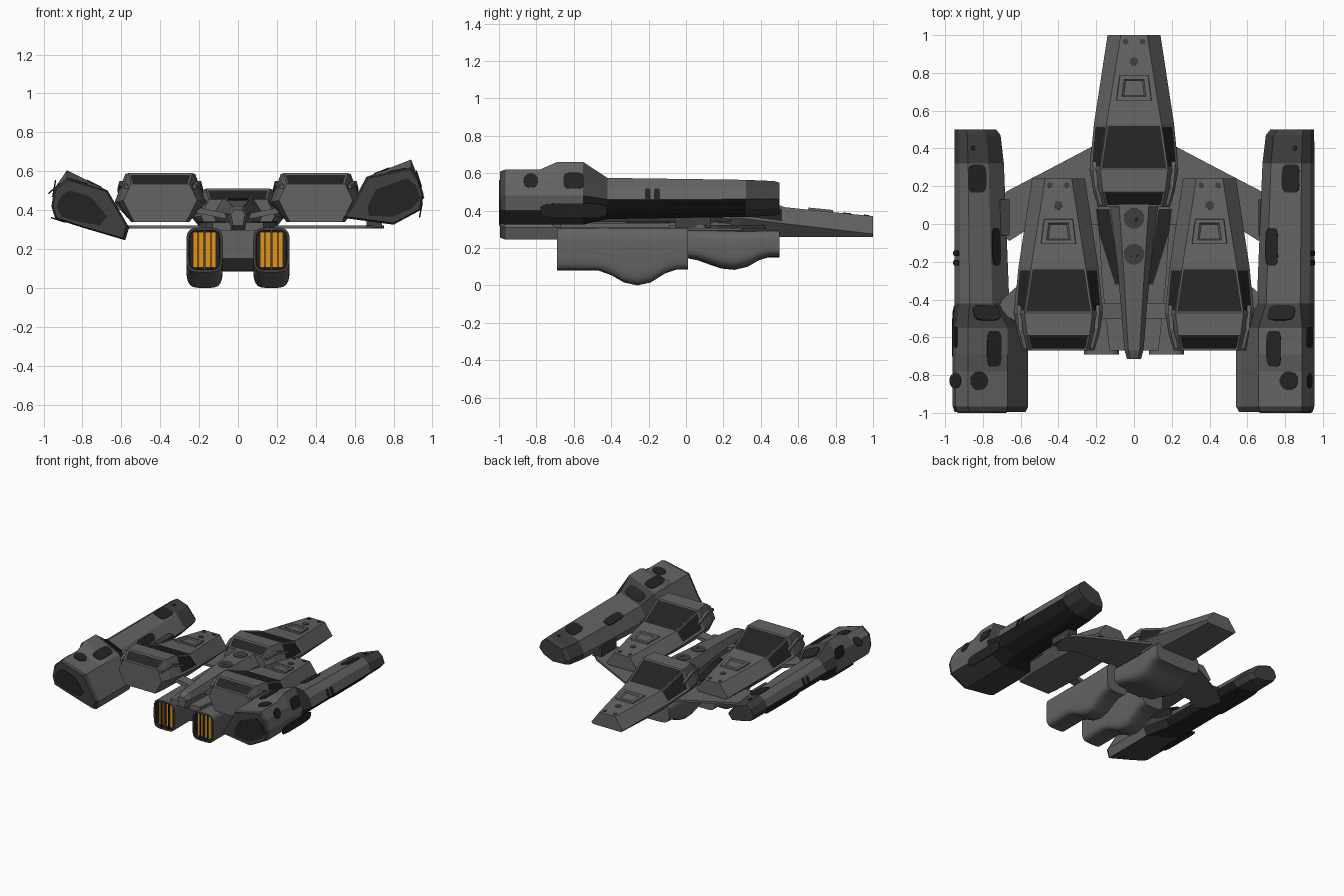
import bpy, bmesh, math
from mathutils import Vector
from mathutils.bvhtree import BVHTree

if "Cube" in bpy.data.objects:
    bpy.data.objects.remove(bpy.data.objects["Cube"])


def material(name, rgb):
    m = bpy.data.materials.new(name)
    m.diffuse_color = (*rgb, 1)
    m.use_nodes = True
    m.node_tree.nodes["Principled BSDF"].inputs["Base Color"].default_value = m.diffuse_color
    return m


HULL, DARK, BLACK, ORANGE = 0, 1, 2, 3
MATS = [material("hull grey", (0.125, 0.125, 0.125)),
        material("dark grey", (0.05, 0.05, 0.05)),
        material("glass black", (0.017, 0.017, 0.017)),
        material("intake orange", (0.75, 0.30, 0.01))]


def finish(bm, name, smooth=False):
    me = bpy.data.meshes.new(name)
    bm.to_mesh(me)
    bm.free()
    for m in MATS:
        me.materials.append(m)
    ob = bpy.data.objects.new(name, me)
    bpy.context.collection.objects.link(ob)
    if smooth:
        bpy.ops.object.select_all(action='DESELECT')
        ob.select_set(True)
        bpy.context.view_layer.objects.active = ob
        bpy.ops.object.shade_smooth_by_angle(angle=math.radians(40))
    return ob


def loft(sections, mat=HULL):
    """Closed skin through equal-length loops; face i*n+j joins loop i to i+1, caps come last."""
    bm = bmesh.new()
    rings = [[bm.verts.new(p) for p in s] for s in sections]
    n = len(rings[0])
    for a, b in zip(rings, rings[1:]):
        for j in range(n):
            bm.faces.new((a[j], a[(j + 1) % n], b[(j + 1) % n], b[j]))
    bm.faces.new(rings[0])
    bm.faces.new(rings[-1])
    for f in bm.faces:
        f.material_index = mat
    bmesh.ops.recalc_face_normals(bm, faces=bm.faces[:])
    bm.faces.ensure_lookup_table()
    return bm


def plate(name, pts, z0, z1, mat=HULL):
    return finish(loft([[(x, y, z) for x, y in pts] for z in (z0, z1)], mat), name)


def box(name, lo, hi, mat=HULL):
    pts = [(lo[0], lo[1]), (hi[0], lo[1]), (hi[0], hi[1]), (lo[0], hi[1])]
    return plate(name, pts, lo[2], hi[2], mat)


def superellipse(n, a, b, power):
    out = []
    for k in range(n):
        t = 2 * math.pi * (k + 0.5) / n
        c, s = math.cos(t), math.sin(t)
        out.append((a * math.copysign(abs(c) ** (2 / power), c),
                    b * math.copysign(abs(s) ** (2 / power), s)))
    return out


def decal(target, name, origin, direction, w, l, mat=BLACK, power=4):
    """Thin rounded plate laid on the surface hit by a ray; l runs along y."""
    me = target.data
    tree = BVHTree.FromPolygons([v.co for v in me.vertices], [p.vertices[:] for p in me.polygons])
    hit, nor, _, _ = tree.ray_cast(Vector(origin), Vector(direction))
    if hit is None:
        return
    if nor.dot(Vector(direction)) > 0:
        nor = -nor
    v = (Vector((0, 1, 0)) - nor * nor.y).normalized()
    u = v.cross(nor)
    pts = superellipse(16, w / 2, l / 2, power)
    finish(loft([[hit + u * a + v * b + nor * h for a, b in pts] for h in (-0.003, 0.004)], mat), name)


DOWN = (0, 0, -1)


# Wedge cabins: one in the middle, two set back and higher
def cabin(name, dx, dy, dz):
    # y, bottom half width, middle half width, middle z, top half width, top z
    stations = [(1.0, .125, .14, .275, .07, .37), (.53, .15, .212, .33, .145, .418),
                (.29, .15, .235, .36, .18, .505), (.17, .145, .215, .365, .165, .51),
                (.09, .135, .19, .37, .15, .455)]
    secs = []
    for y, b, m, zm, t, zt in stations:
        loop = [(-b, .26), (b, .26), (m, zm), (t, zt), (-t, zt), (-m, zm)]
        secs.append([(x + dx, y + dy, z + dz) for x, z in loop])
    bm = loft(secs)
    # windshield, side windows and rear window are inset faces
    for idx, w in ((6 + 3, .012), (6 + 2, .022), (6 + 4, .022), (18 + 3, .014)):
        f = bm.faces[idx]
        bmesh.ops.inset_individual(bm, faces=[f], thickness=w, depth=-.004)
        f.material_index = BLACK
        bm.faces.ensure_lookup_table()
    ob = finish(bm, name)
    # hatch on the sloping nose
    frustum = []
    for k, h in ((1, -.02), (.93, .012), (.65, .012), (.55, .004)):
        frustum.append([(dx + x * k, dy + .72 + y * k, dz + .398 + h - y * k * .1)
                        for x, y in ((-.098, -.07), (.098, -.07), (.08, .07), (-.08, .07))])
    finish(loft(frustum), name + "_hatch")
    for y, x, r in ((.86, 0, .045), (.965, -.045, .03), (.965, .045, .03)):
        decal(ob, name + "_port", (dx + x, dy + y, 2), DOWN, r, r, DARK, 2)
    # rails beside the canopy rear
    for s in (1, -1):
        rail = [[(dx + s * (x + a), dy + y, dz + z + b)
                 for a, b in ((0, 0), (.02, 0), (.02, .02), (0, .02))]
                for x, y, z in ((.20, .33, .41), (.19, .2, .45), (.165, .1, .43))]
        finish(loft(rail), name + "_rail")


cabin("centre_cabin", 0, 0, 0)
cabin("right_cabin", .4, -.76, .08)
cabin("left_cabin", -.4, -.76, .08)

# Tapered spine and deck between the cabins
spine = []
for y, b, m, t, z0, z1 in ((.12, .1, .13, .08, .30, .46), (-.25, .06, .085, .055, .30, .45),
                           (-.67, .035, .05, .03, .30, .42), (-.715, .025, .037, .02, .32, .40)):
    spine.append([(-b, y, z0), (b, y, z0), (m, y, .38), (t, y, z1), (-t, y, z1), (-m, y, .38)])
spine = finish(loft(spine), "spine")
for y in (.03, -.16):
    decal(spine, "spine_disc", (0, y, 2), DOWN, .11, .11, DARK, 2)
    decal(spine, "spine_disc_hub", (0, y, 2), DOWN, .05, .05, BLACK, 2)
plate("deck", [(-.2, .3), (.2, .3), (.19, .05), (.17, -.3), (.13, -.67),
               (-.13, -.67), (-.17, -.3), (-.19, .05)], .295, .335)

# Twin lower engines and the belly pod
SIDE_CURVE = [(-.69, .08), (-.47, .08), (-.40, .055), (-.33, .015), (-.26, 0), (-.19, .015),
              (-.11, .065), (-.05, .085), (.012, .085)]
BELLY_CURVE = [(-.02, .15), (.06, .135), (.13, .11), (.19, .09), (.26, .083), (.33, .1),
               (.39, .135), (.44, .15), (.5, .15)]


def pod(curve, cx, half, top):
    return loft([[(cx + a, y, (low + top) / 2 + b)
                  for a, b in superellipse(28, half, (top - low) / 2, 4.5)] for y, low in curve])


finish(pod(BELLY_CURVE, 0, .2, .305), "belly_pod", True)

for s, side in ((1, "right"), (-1, "left")):
    bm = pod(SIDE_CURVE, s * .172, .094, .31)
    cap = bm.faces[len(bm.faces) - 2]
    ring = bmesh.ops.inset_individual(bm, faces=[cap], thickness=.014, depth=0)
    for f in ring["faces"]:
        f.material_index = DARK
    ring = bmesh.ops.inset_individual(bm, faces=[cap], thickness=.002, depth=-.04)
    for f in ring["faces"] + [cap]:
        f.material_index = BLACK
    finish(bm, side + "_engine", True)
    for k in (-1, 1):
        x = s * .172 + k * .033
        box(side + "_intake_glow", (x - .027, -.672, .105), (x + .027, -.64, .288), ORANGE)
        box(side + "_intake_slat", (x - .003, -.685, .095), (x + .003, -.65, .298), BLACK)
    box(side + "_intake_divider", (s * .172 - .006, -.69, .09), (s * .172 + .006, -.65, .3), DARK)

    # Thin wings, outboard mounts and arms
    plate(side + "_wing", [(s * x, y) for x, y in ((.15, .45), (.25, .395), (.45, .29), (.67, .175),
                           (.75, .10), (.72, -.03), (.66, -.09), (.55, -.02), (.15, 0))], .305, .322)
    plate(side + "_rear_mount", [(s * x, y) for x, y in ((.5, -.3), (.62, -.33), (.70, -.40),
                                 (.72, -.46), (.62, -.52), (.5, -.55))], .40, .425)
    box(side + "_wing_post", (s * .7 - .04, -.06, .31), (s * .7 + .04, .13, .40), DARK)
    arm = [[(s * x, y, z) for y, z in ((-.5, h), (-.42, h), (-.42, h + .03), (-.5, h + .03))]
           for x, h in ((.04, .35), (.24, .39))]
    finish(loft(arm), side + "_arm")
    plate(side + "_grille", [(s * x, y) for x, y in ((.2, .08), (.13, .08), (.07, -.32), (.1, -.32),
                             (.185, -.05))], .333, .342, BLACK)

# Outer nacelles: the two sides hang at different angles, so each has its own sections (x, z)
NACELLES = {
    "right": (1, [(.54, .36), (.57, .40), (.66, .57), (.89, .66), (.93, .56), (.955, .48), (.94, .40), (.80, .325)],
              [(.66, .36), (.65, .41), (.70, .51), (.88, .575), (.93, .53), (.955, .46), (.90, .40), (.80, .355)]),
    "left": (-1, [(.58, .245), (.56, .31), (.67, .50), (.88, .605), (.945, .51), (.96, .42), (.94, .355), (.80, .31)],
             [(.70, .31), (.66, .36), (.75, .47), (.87, .51), (.92, .48), (.95, .42), (.92, .36), (.84, .335)]),
}
for side, (s, rear, slim) in NACELLES.items():
    cz = sum(z for _, z in slim) / 8 + .02

    def ring(pts, y, k=1, drop=0, cx=.95):
        return [(s * (cx + (x - cx) * k), y, cz + (z - cz) * k - (drop if j == 3 else 0))
                for j, (x, z) in enumerate(pts)]

    bm = loft([ring(rear, -.995, .94, .04, .8), ring(rear, -.965, 1, .04), ring(rear, -.78, 1, .04),
               ring(rear, -.69), ring(rear, -.55), ring(slim, -.42), ring(slim, .32, .9),
               ring(slim, .47, .84), ring(slim, .5, .76)])
    for f in bm.faces:
        y = f.calc_center_median().y
        if y > .3:
            f.material_index = DARK
        if f.normal.z < -.3 and -.96 < y < .3:
            f.material_index = BLACK if y > -.6 else DARK
        if -.55 < y < -.42 and f.normal.z > .1:
            f.material_index = DARK
        if y < -.97:
            f.material_index = DARK
    body = finish(bm, side + "_nacelle")
    # dark thruster opening
    finish(loft([ring(slim, y, .9, 0, .8) for y in (-1.0, -.992)], BLACK), side + "_thruster")
    # painted patches on top
    for x, y, w, l in ((.83, .24, .1, .15), (.73, -.12, .07, .2), (.78, -.47, .15, .09),
                       (.74, -.66, .085, .19), (.85, .4, .02, .03)):
        decal(body, side + "_top_patch", (s * x, y, 2), DOWN, w, l)
    decal(body, side + "_top_disc", (s * .82, -.83, 2), DOWN, .1, .1, BLACK, 2)
    # painted patches on the outer flank
    z = 0 if s > 0 else -.05
    for y, h, w, l in ((-.6, .56, .09, .11), (-.205, .49, .06, .03), (-.155, .49, .06, .03),
                       (-.6, .40, .08, .36), (.1, .42, .05, .42)):
        decal(body, side + "_flank_patch", (s * 2, y, h + z), (-s, 0, 0), w, l)
    decal(body, side + "_flank_disc", (s * 2, -.83, .56 + z), (-s, 0, 0), .08, .08, BLACK, 2)
